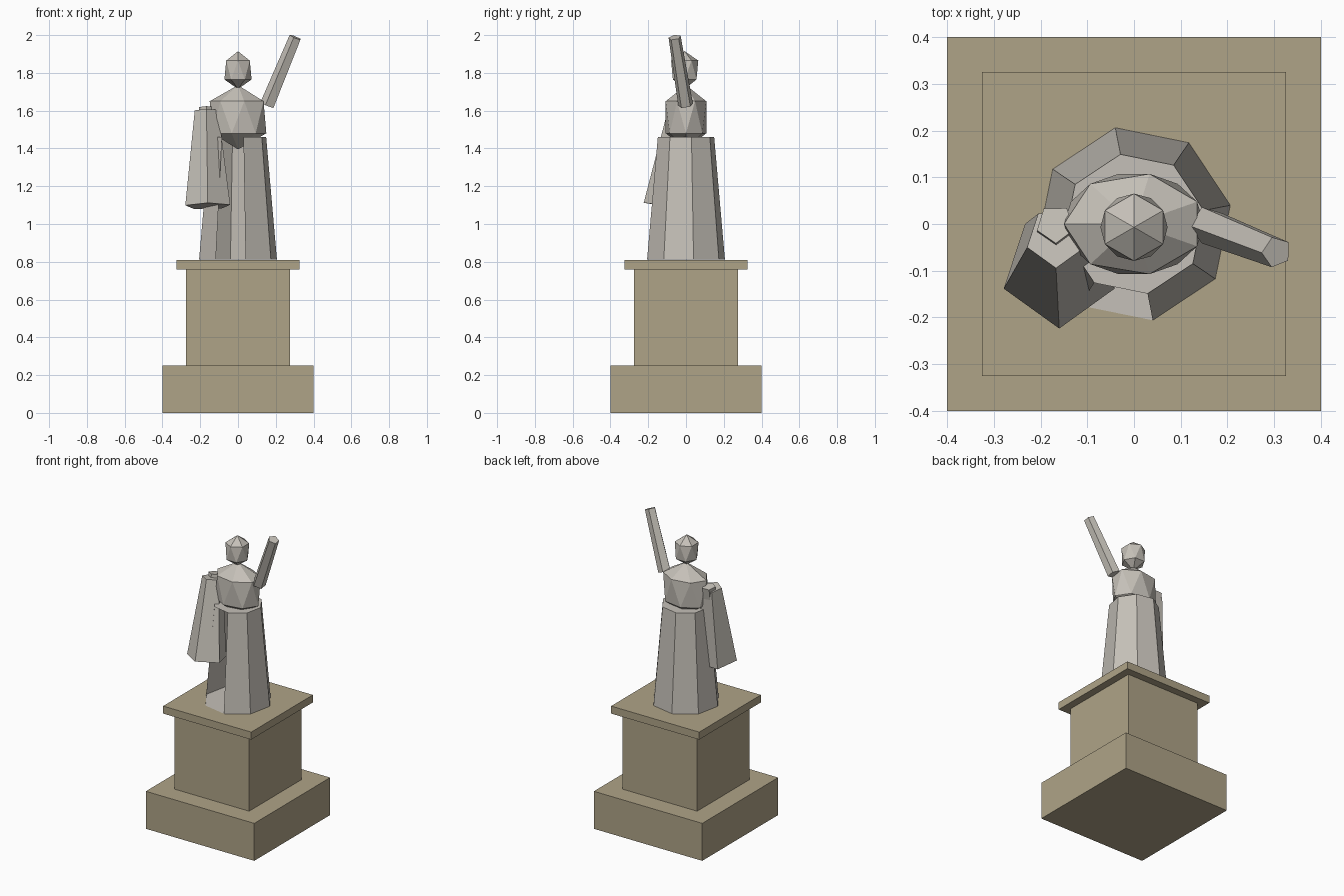
import bpy
import bmesh
from math import radians, cos, sin, pi
from mathutils import Vector

cube = bpy.data.objects.get("Cube")
if cube:
    bpy.data.objects.remove(cube, do_unlink=True)


def material(name, rgb):
    mat = bpy.data.materials.new(name)
    mat.use_nodes = True
    color = (*rgb, 1)
    mat.diffuse_color = color
    mat.node_tree.nodes["Principled BSDF"].inputs["Base Color"].default_value = color
    return mat


TAN = material("tan stone", (0.43, 0.37, 0.245))
GREY = material("pale grey stone", (0.56, 0.53, 0.48))


def finish(bm, name, mat):
    mesh = bpy.data.meshes.new(name)
    bm.to_mesh(mesh)
    bm.free()
    mesh.materials.append(mat)
    obj = bpy.data.objects.new(name, mesh)
    bpy.context.collection.objects.link(obj)
    return obj


def block(name, half, z0, z1):
    """Square slab between two heights."""
    bm = bmesh.new()
    bmesh.ops.create_cube(bm, size=1)
    bmesh.ops.scale(bm, vec=(2 * half, 2 * half, z1 - z0), verts=bm.verts)
    bmesh.ops.translate(bm, vec=(0, 0, (z0 + z1) / 2), verts=bm.verts)
    return finish(bm, name, TAN)


def tube(name, low, high, r_low, r_high, sides, start, skip=None):
    """Capped tapered prism along an upward axis; skip leaves one side open."""
    low, high = Vector(low), Vector(high)
    turn = Vector((0, 0, 1)).rotation_difference(high - low)
    bm = bmesh.new()
    rings = []
    for center, r in ((low, r_low), (high, r_high)):
        angles = [radians(start) + 2 * pi * i / sides for i in range(sides)]
        rings.append([bm.verts.new(center + turn @ Vector((r * cos(a), r * sin(a), 0)))
                      for a in angles])
    a, b = rings
    for i in range(sides):
        j = (i + 1) % sides
        if i != skip:
            bm.faces.new((a[i], a[j], b[j], b[i]))
    bm.faces.new(a[::-1])
    bm.faces.new(b)
    return finish(bm, name, GREY)


def gem(name, center, rx, ry, rz, sides, start):
    """Faceted ball: two poles and two rings twisted by half a step."""
    c = Vector(center)
    step = 2 * pi / sides
    bm = bmesh.new()

    def ring(z, first):
        return [bm.verts.new(c + Vector((rx * cos(first + i * step),
                                         ry * sin(first + i * step), z)))
                for i in range(sides)]

    top = bm.verts.new(c + Vector((0, 0, rz)))
    bottom = bm.verts.new(c - Vector((0, 0, rz)))
    up = ring(rz / 2, radians(start))
    low = ring(-rz / 2, radians(start) + step / 2)
    for i in range(sides):
        j = (i + 1) % sides
        bm.faces.new((up[i], up[j], top))
        bm.faces.new((low[i], up[j], up[i]))
        bm.faces.new((low[i], low[j], up[j]))
        bm.faces.new((low[j], low[i], bottom))
    return finish(bm, name, GREY)


# Pedestal
block("pedestal_base", 0.4, 0, 0.25)
block("pedestal_shaft", 0.275, 0.25, 0.76)
block("pedestal_cap", 0.325, 0.76, 0.81)

# Robe, open at one front panel
tube("robe_skirt", (0, 0, 0.811), (0, 0, 1.46), 0.21, 0.152, 8, 11, skip=5)

# Body and head
gem("torso", (0, 0, 1.565), 0.15, 0.11, 0.17, 7, 180)
gem("head", (0, -0.007, 1.815), 0.072, 0.072, 0.1, 6, 90)

# Raised left arm
tube("left_arm", (0.157, -0.002, 1.63), (0.305, -0.06, 1.988), 0.041, 0.034, 5, 37)

# Lowered right arm inside a wide hanging sleeve
tube("right_arm", (-0.16, -0.085, 1.12), (-0.168, 0, 1.617), 0.034, 0.042, 5, 55)
tube("right_sleeve", (-0.16, -0.1, 1.095), (-0.167, -0.03, 1.6), 0.125, 0.065, 5, 270)
